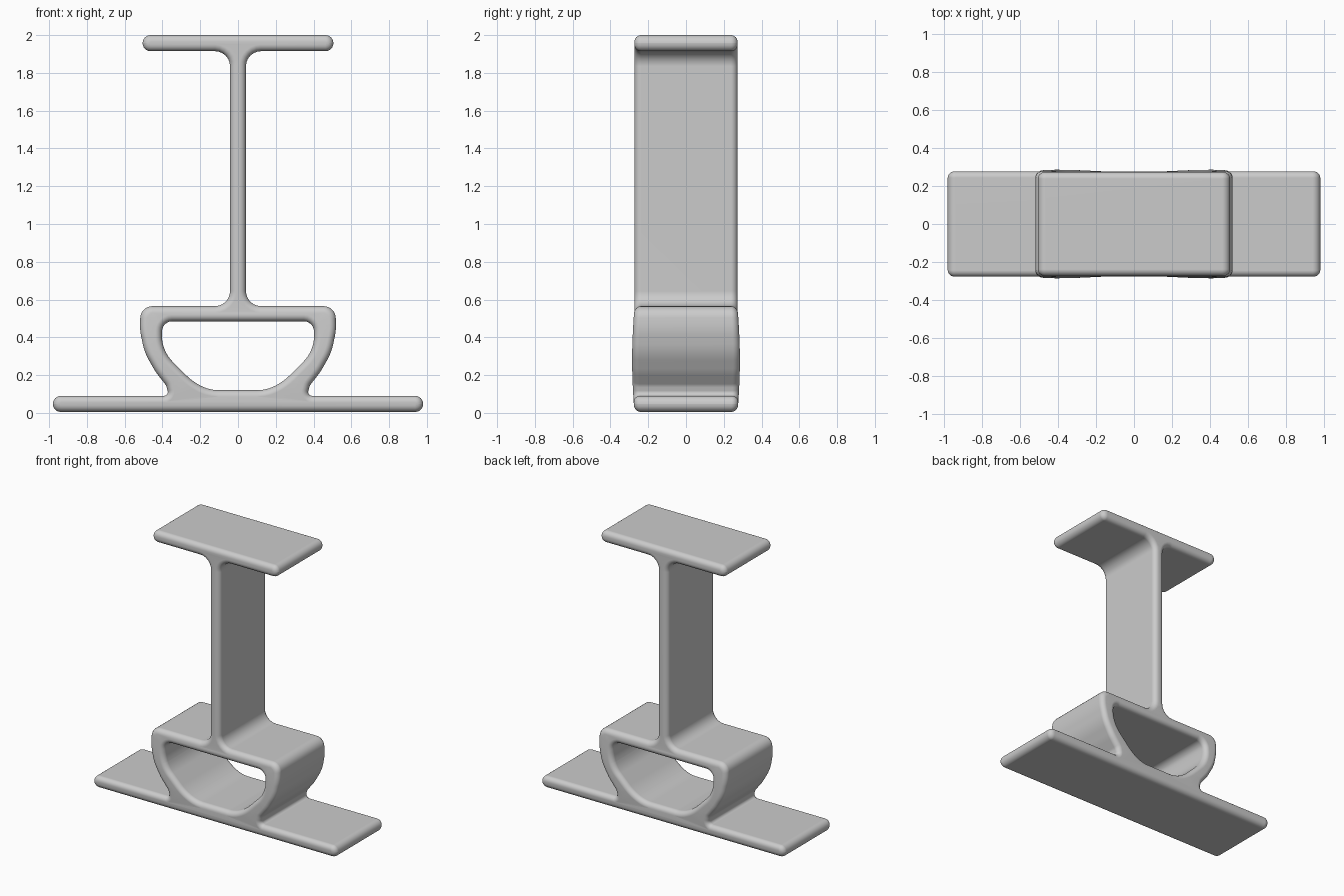
import bpy, bmesh, math
from mathutils import Vector

cube = bpy.data.objects.get("Cube")
if cube:
    bpy.data.objects.remove(cube, do_unlink=True)

HALF_DEPTH = 0.273
ROUND = 0.035      # rounding of the front and back edges
STEPS = 6

# Right half of the outline, foot to top: x, z, corner radius
OUTLINE = [(0.98, 0.005, 0.042), (0.98, 0.09, 0.042), (0.365, 0.09, 0.05),
           (0.38, 0.145, 0.05), (0.435, 0.215, 0.3), (0.495, 0.32, 0.3),
           (0.52, 0.44, 0.3), (0.515, 0.565, 0.07), (0.042, 0.565, 0.08),
           (0.042, 1.915, 0.08), (0.505, 1.915, 0.042), (0.505, 2.0, 0.042)]

# Right half of the opening, top to bottom
OPENING = [(0.40, 0.485, 0.07), (0.405, 0.38, 0.2), (0.375, 0.30, 0.2),
           (0.24, 0.165, 0.3), (0.15, 0.12, 0.3)]


def mirrored(half):
    """Close a half profile across x = 0."""
    return half + [(-x, z, r) for x, z, r in reversed(half)]


def rounded(corners):
    """Replace every corner with an arc."""
    result = []
    n = len(corners)
    for i, (x, z, r) in enumerate(corners):
        p = Vector((x, z))
        a = Vector(corners[i - 1][:2]) - p
        b = Vector(corners[(i + 1) % n][:2]) - p
        u, v = a.normalized(), b.normalized()
        half = u.angle(v) / 2
        r = min(r, 0.49 * min(a.length, b.length) * math.tan(half))
        centre = p + (u + v).normalized() * r / math.sin(half)
        cut = r / math.tan(half)
        start = (p + u * cut - centre).normalized()
        end = (p + v * cut - centre).normalized()
        result += [centre + start.slerp(end, k / STEPS) * r
                   for k in range(STEPS + 1)]
    return result


def inset(points, amount):
    """Move a loop towards the material, which lies on its left."""
    result = []
    for i, p in enumerate(points):
        e1 = (p - points[i - 1]).normalized()
        e2 = (points[(i + 1) % len(points)] - p).normalized()
        n1, n2 = Vector((-e1.y, e1.x)), Vector((-e2.y, e2.x))
        mid = (n1 + n2).normalized()
        result.append(p + mid * amount / max(mid.dot(n1), 0.5))
    return result


def add_wall(bm, points):
    """Build a wall with rounded rims; return its front and back rim edges."""
    angles = [math.pi / 2 * k / STEPS for k in range(STEPS + 1)]
    levels = [(ROUND * (1 - math.cos(t)),
               HALF_DEPTH - ROUND * (1 - math.sin(t))) for t in angles]
    levels = [(d, -y) for d, y in reversed(levels)] + levels
    rings = []
    for d, y in levels:
        rings.append([bm.verts.new((p.x, y, p.y)) for p in inset(points, d)])
    n = len(points)
    for lower, upper in zip(rings, rings[1:]):
        for i in range(n):
            j = (i + 1) % n
            bm.faces.new((lower[i], lower[j], upper[j], upper[i]))
    return [[bm.edges.get((ring[i], ring[(i + 1) % n])) for i in range(n)]
            for ring in (rings[0], rings[-1])]


# Outer wall and opening wall, joined by front and back faces
bm = bmesh.new()
outer = add_wall(bm, rounded(mirrored(OUTLINE)))
inner = add_wall(bm, rounded(mirrored(OPENING)))
for side, facing in enumerate((-1, 1)):
    bmesh.ops.triangle_fill(bm, edges=outer[side] + inner[side],
                            use_beauty=True, normal=(0, facing, 0))

# Slight swelling of the ring towards the front and back
for v in bm.verts:
    if v.co.z < 0.56:
        swell = math.sin(math.pi * v.co.z / 0.56) * min(1, abs(v.co.x) / 0.25)
        v.co.y *= 1 + 0.045 * max(0, swell)
bmesh.ops.recalc_face_normals(bm, faces=bm.faces[:])

mesh = bpy.data.meshes.new("support_stand")
bm.to_mesh(mesh)
bm.free()
stand = bpy.data.objects.new("support_stand", mesh)
bpy.context.collection.objects.link(stand)

# Plain grey material
grey = bpy.data.materials.new("light_grey")
grey.use_nodes = True
colour = (0.6, 0.6, 0.6, 1)
grey.diffuse_color = colour
grey.node_tree.nodes["Principled BSDF"].inputs["Base Color"].default_value = colour
mesh.materials.append(grey)

# Smooth shading with flat large faces
bpy.ops.object.select_all(action="DESELECT")
stand.select_set(True)
bpy.context.view_layer.objects.active = stand
bpy.ops.object.shade_smooth_by_angle(angle=math.radians(40))
weighted = stand.modifiers.new("weighted_normals", "WEIGHTED_NORMAL")
weighted.keep_sharp = True
